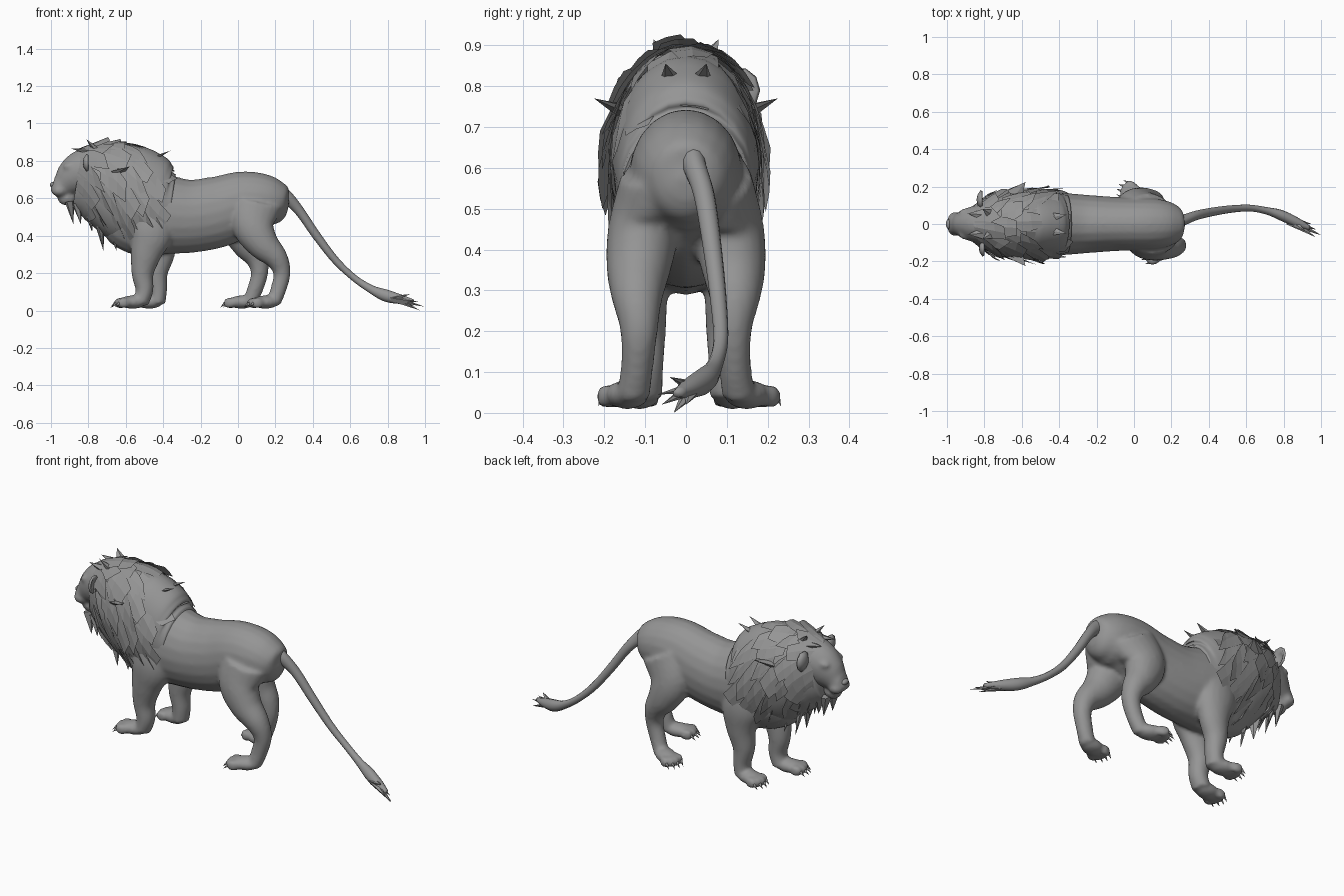
import bpy, bmesh, math, random
from mathutils import Vector, Matrix

random.seed(4)
cube = bpy.data.objects.get("Cube")
if cube:
    bpy.data.objects.remove(cube, do_unlink=True)

GREY = bpy.data.materials.new("stone grey")
GREY.use_nodes = True
GREY.diffuse_color = (0.3, 0.3, 0.3, 1)
GREY.node_tree.nodes["Principled BSDF"].inputs["Base Color"].default_value = (0.3, 0.3, 0.3, 1)


def finish(bm, name, smooth=True):
    if smooth:
        bmesh.ops.recalc_face_normals(bm, faces=bm.faces)
    mesh = bpy.data.meshes.new(name)
    bm.to_mesh(mesh)
    bm.free()
    mesh.materials.append(GREY)
    for p in mesh.polygons:
        p.use_smooth = smooth
    ob = bpy.data.objects.new(name, mesh)
    bpy.context.collection.objects.link(ob)
    return ob


def resample(keys, steps=5):
    """Catmull-Rom through tuples of any length."""
    k = [Vector(p) for p in keys]
    k = [k[0] * 2 - k[1]] + k + [k[-1] * 2 - k[-2]]
    out = []
    for a, b, c, d in zip(k, k[1:], k[2:], k[3:]):
        for i in range(steps):
            t = i / steps
            out.append(0.5 * (2 * b + (c - a) * t + (2 * a - 5 * b + 4 * c - d) * t ** 2
                              + (3 * b - a - 3 * c + d) * t ** 3))
    return out + [k[-2]]


def loft(bm, keys, sides=20):
    """Tube through (x, y, z, radius in the side plane, radius across y)."""
    pts = resample(keys)
    rings = []
    for i, p in enumerate(pts):
        d = pts[min(i + 1, len(pts) - 1)] - pts[max(i - 1, 0)]
        n = Vector((-d[2], 0, d[0])).normalized()
        ring = []
        for j in range(sides):
            a = math.tau * j / sides
            ring.append(bm.verts.new(Vector(p[:3]) + n * p[3] * math.cos(a)
                                     + Vector((0, p[4] * math.sin(a), 0))))
        rings.append(ring)
    for r, q in zip(rings, rings[1:]):
        for j in range(sides):
            bm.faces.new((r[j], r[j - 1], q[j - 1], q[j]))
    bm.faces.new(rings[0])
    bm.faces.new(rings[-1][::-1])


def ball(bm, pos, size, yaw=0):
    m = Matrix.Translation(pos) @ Matrix.Rotation(yaw, 4, 'Z') @ Matrix.Diagonal((*size, 1))
    bmesh.ops.create_uvsphere(bm, u_segments=16, v_segments=10, radius=1, matrix=m)


def spike(bm, base, tip, r, flat=1.0, sides=5):
    d = Vector(tip) - Vector(base)
    m = (Matrix.Translation((Vector(base) + Vector(tip)) / 2) @ d.to_track_quat('Z', 'Y').to_matrix().to_4x4()
         @ Matrix.Diagonal((1, flat, 1, 1)))
    bmesh.ops.create_cone(bm, segments=sides, radius1=r, radius2=0, depth=d.length, cap_ends=True, matrix=m)


# Body: torso, head and legs fused into one smooth skin
body, claws = bmesh.new(), bmesh.new()
loft(body, [(-0.70, 0, 0.62, 0.16, 0.10), (-0.60, 0, 0.58, 0.23, 0.15), (-0.48, 0, 0.53, 0.245, 0.17),
            (-0.36, 0, 0.51, 0.21, 0.165), (-0.24, 0, 0.505, 0.195, 0.155), (-0.10, 0, 0.53, 0.19, 0.145),
            (0.02, 0, 0.575, 0.17, 0.14), (0.12, 0, 0.585, 0.15, 0.135), (0.20, 0, 0.57, 0.125, 0.115),
            (0.245, 0, 0.555, 0.09, 0.08), (0.268, 0, 0.55, 0.03, 0.03)])
loft(body, [(-0.66, 0, 0.72, 0.15, 0.12), (-0.76, 0, 0.74, 0.15, 0.12), (-0.83, 0, 0.735, 0.125, 0.105),
            (-0.89, 0, 0.705, 0.10, 0.085), (-0.94, 0, 0.67, 0.065, 0.06), (-0.975, 0, 0.655, 0.045, 0.05),
            (-1.0, 0, 0.655, 0.018, 0.025)])
ball(body, (-0.915, 0, 0.60), (0.05, 0.042, 0.04))
for s in (-1, 1):
    ball(body, (-0.955, s * 0.03, 0.64), (0.04, 0.035, 0.032))
    ball(body, (-0.90, s * 0.06, 0.77), (0.035, 0.025, 0.02))

# x, z, side radius, y, y radius for each leg; the last point is the ankle
hind_right = [(0.10, 0.58, 0.14, 0.07, 0.09), (0.08, 0.46, 0.115, 0.10, 0.09), (0.13, 0.36, 0.088, 0.115, 0.08),
              (0.205, 0.28, 0.062, 0.12, 0.062), (0.235, 0.20, 0.046, 0.115, 0.046),
              (0.215, 0.11, 0.042, 0.12, 0.04), (0.19, 0.04, 0.038, 0.13, 0.042)]
hind_left = [(0.08, 0.58, 0.14, 0.07, 0.09), (0.02, 0.46, 0.115, 0.10, 0.09), (0.05, 0.36, 0.088, 0.115, 0.08),
             (0.10, 0.28, 0.062, 0.12, 0.062), (0.115, 0.20, 0.046, 0.115, 0.046),
             (0.09, 0.11, 0.042, 0.12, 0.04), (0.06, 0.04, 0.038, 0.13, 0.042)]
fore_right = [(-0.48, 0.58, 0.10, 0.09, 0.07), (-0.46, 0.43, 0.115, 0.11, 0.075), (-0.49, 0.31, 0.085, 0.11, 0.066),
              (-0.51, 0.20, 0.06, 0.105, 0.056), (-0.50, 0.11, 0.048, 0.105, 0.05), (-0.52, 0.04, 0.042, 0.105, 0.048)]
fore_left = [(-0.48, 0.58, 0.10, 0.09, 0.07), (-0.43, 0.43, 0.115, 0.11, 0.075), (-0.42, 0.31, 0.085, 0.11, 0.066),
             (-0.435, 0.20, 0.06, 0.105, 0.056), (-0.425, 0.11, 0.046, 0.105, 0.05), (-0.43, 0.04, 0.042, 0.105, 0.048)]

for side, keys, turn in ((-1, hind_right, 0.3), (1, hind_left, 0.45), (-1, fore_right, 0.2), (1, fore_left, 0.2)):
    loft(body, [(x, side * y, z, r, ry) for x, z, r, y, ry in keys])
    ax, ay = keys[-1][0], side * keys[-1][3]
    yaw = math.pi - side * turn
    fwd = Vector((math.cos(yaw), math.sin(yaw), 0))
    across = Vector((-fwd.y, fwd.x, 0))
    ankle = Vector((ax, ay, 0))
    ball(body, ankle + fwd * 0.045 + Vector((0, 0, 0.045)), (0.075, 0.052, 0.036), yaw)
    # Toes and claws
    for k in (-1.5, -0.5, 0.5, 1.5):
        toe = ankle + fwd * (0.118 - 0.012 * abs(k)) + across * k * 0.028 + Vector((0, 0, 0.04))
        ball(body, toe, (0.034, 0.018, 0.03), yaw)
        spike(claws, toe + fwd * 0.025, toe + fwd * 0.05 + Vector((0, 0, -0.024)), 0.008)
finish(claws, "claws")

skin = finish(body, "body")
remesh = skin.modifiers.new("fuse", 'REMESH')
remesh.mode = 'VOXEL'
remesh.voxel_size = 0.01
remesh.use_smooth_shade = True
soften = skin.modifiers.new("soften", 'SMOOTH')
soften.factor = 0.5
soften.iterations = 7
bpy.context.view_layer.objects.active = skin
for m in ("fuse", "soften"):
    bpy.ops.object.modifier_apply(modifier=m)

# Face details
face = bmesh.new()
ball(face, (-0.99, 0, 0.672), (0.016, 0.026, 0.015))
for s in (-1, 1):
    ball(face, (-0.912, s * 0.062, 0.745), (0.012, 0.010, 0.010))
finish(face, "nose_and_eyes")

# Ears: cupped shells on both sides
ears = bmesh.new()
for s in (-1, 1):
    rows = []
    for r in (0.0, 0.5, 1.0):
        rows.append([ears.verts.new((-0.81 - 0.02 * (1 - r * r), s * (0.13 + 0.045 * r * math.cos(a)),
                                     0.79 + 0.05 * r * math.sin(a)))
                     for a in [math.tau * i / 10 for i in range(10)]])
    for p, q in zip(rows, rows[1:]):
        for j in range(10):
            ears.faces.new((p[j], p[j - 1], q[j - 1], q[j]))
bmesh.ops.remove_doubles(ears, verts=ears.verts, dist=0.0005)
bmesh.ops.solidify(ears, geom=ears.faces[:], thickness=0.012)
finish(ears, "ears")

# Tail with a tuft of pointed locks
tail = bmesh.new()
loft(tail, [(0.20, 0.01, 0.64, 0.045, 0.035), (0.26, 0.02, 0.605, 0.036, 0.03), (0.33, 0.045, 0.53, 0.026, 0.026),
            (0.42, 0.065, 0.40, 0.023, 0.023), (0.52, 0.08, 0.27, 0.02, 0.02), (0.62, 0.085, 0.175, 0.018, 0.018),
            (0.71, 0.07, 0.115, 0.022, 0.02), (0.79, 0.045, 0.08, 0.032, 0.03), (0.87, 0.01, 0.06, 0.025, 0.028),
            (0.94, -0.02, 0.048, 0.01, 0.012)], 12)
finish(tail, "tail")
tuft = bmesh.new()
for tip in ((1.0, -0.06, 0.02), (0.97, -0.07, 0.045), (0.92, -0.04, 0.088), (0.95, 0.0, 0.02), (0.975, -0.03, 0.0)):
    spike(tuft, (0.83, 0.02, 0.062), tip, 0.028, 0.6)
finish(tuft, "tail_tuft", False)

# Mane: x, centre z, half width, half height of the hair mass
mane = resample([(-0.86, 0.70, 0.09, 0.155), (-0.78, 0.685, 0.145, 0.195), (-0.68, 0.655, 0.17, 0.235),
                 (-0.58, 0.62, 0.18, 0.265), (-0.48, 0.59, 0.175, 0.25), (-0.40, 0.56, 0.165, 0.20),
                 (-0.32, 0.55, 0.15, 0.155), (-0.24, 0.55, 0.13, 0.13)], 8)
core = bmesh.new()
loft(core, [(p[0], 0, p[1], p[3], p[2]) for p in mane[:45:4]], 24)
finish(core, "mane_core")


def mane_point(x, t, lift):
    for a, b in zip(mane, mane[1:]):
        if x <= b[0]:
            break
    p = a.lerp(b, min(1, (x - a[0]) / (b[0] - a[0])))
    return Vector((x, (p[2] + lift) * math.sin(t), p[1] + (p[3] + lift) * math.cos(t)))


# Overlapping flat locks sweep back over the top and hang down the sides
locks = bmesh.new()
for row in range(6):
    count = 13
    for k in range(count):
        t0 = -math.pi + math.tau * (k + 0.5 * (row % 2) + random.uniform(-0.2, 0.2)) / count
        top = 0.5 + 0.5 * math.cos(t0)
        x0 = -0.855 + row * 0.07 + random.uniform(-0.02, 0.02) - 0.03 * (1 - top)
        x0 = max(x0, -0.86)
        length = random.uniform(0.11, 0.17) * (0.6 + 0.4 * top)
        flare = random.uniform(0.008, 0.034)
        wide = random.uniform(0.26, 0.36)
        drift = 0.45 * math.sin(t0)
        skew = random.uniform(-0.03, 0.03)
        grid = []
        for i in range(4):
            s = i / 3
            w = wide * (1 - 0.45 * s * s)
            grid.append([locks.verts.new(mane_point(x0 + length * s + skew * c * s, t0 + drift * s + w * c,
                                                    0.008 + flare * s * s)) for c in (-1, 0, 1)])
        for p, q in zip(grid, grid[1:]):
            for j in (0, 1):
                locks.faces.new((p[j], p[j + 1], q[j + 1], q[j]))
finish(locks, "mane_locks", False)

# Beard, chest and crown locks as flattened points
points = bmesh.new()
for s in (-1, 1):
    for x, z, drop in ((-0.90, 0.58, 0.12), (-0.86, 0.57, 0.11), (-0.80, 0.54, 0.12), (-0.74, 0.47, 0.15),
                       (-0.67, 0.43, 0.11), (-0.59, 0.40, 0.10)):
        spike(points, (x, s * 0.035, z), (x + 0.02, s * random.uniform(0.01, 0.06), z - drop), 0.038, 0.5)
    spike(points, (-0.80, s * 0.05, 0.85), (-0.89, s * 0.055, 0.865), 0.035, 0.5)
    spike(points, (-0.76, s * 0.05, 0.86), (-0.81, s * 0.08, 0.915), 0.035, 0.5)
    spike(points, (-0.48, s * 0.03, 0.80), (-0.36, s * 0.05, 0.855), 0.04, 0.4)
    spike(points, (-0.64, s * 0.15, 0.74), (-0.58, s * 0.225, 0.77), 0.05, 0.3)
spike(points, (-0.45, 0, 0.78), (-0.35, 0, 0.74), 0.06, 0.4)
finish(points, "beard_and_crown_locks", False)
